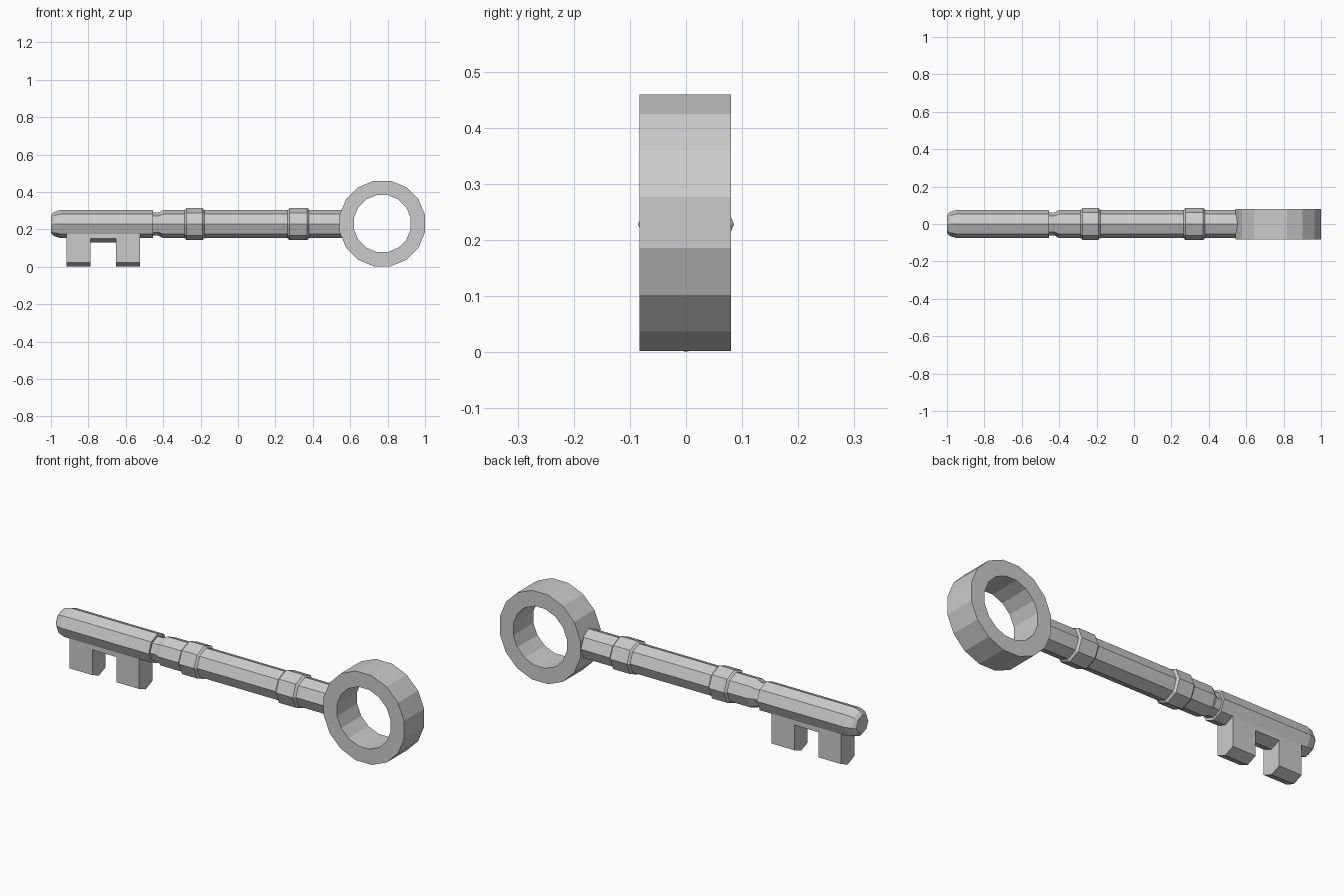
import bpy, bmesh
from math import sin, cos, pi

if "Cube" in bpy.data.objects:
    bpy.data.objects.remove(bpy.data.objects["Cube"])

AXIS_Z = 0.228
R = 0.075


def make_object(name, bm):
    bmesh.ops.recalc_face_normals(bm, faces=bm.faces)
    mesh = bpy.data.meshes.new(name)
    bm.to_mesh(mesh)
    bm.free()
    ob = bpy.data.objects.new(name, mesh)
    bpy.context.collection.objects.link(ob)
    return ob


def bridge(bm, a, b):
    n = len(a)
    for i in range(n):
        j = (i + 1) % n
        bm.faces.new((a[i], a[j], b[j], b[i]))


def turned(name, profile, sides=8):
    """Faceted rod along x from (x, radius) stations."""
    bm = bmesh.new()
    rings = [[bm.verts.new((x, r * cos(2 * pi * i / sides),
                            AXIS_Z + r * sin(2 * pi * i / sides)))
              for i in range(sides)] for x, r in profile]
    for a, b in zip(rings, rings[1:]):
        bridge(bm, a, b)
    bm.faces.new(rings[0])
    bm.faces.new(rings[-1])
    return make_object(name, bm)


def bit_block(name, x0, x1, drop):
    """Lower two facets of the octagonal shaft, pulled straight down."""
    w = R * sin(pi / 4)
    section = [(-w, AXIS_Z - w), (-w, AXIS_Z - w - drop),
               (0, AXIS_Z - R - drop), (w, AXIS_Z - w - drop),
               (w, AXIS_Z - w), (0, AXIS_Z - R)]
    bm = bmesh.new()
    ends = [[bm.verts.new((x, y, z)) for y, z in section] for x in (x0, x1)]
    bridge(bm, *ends)
    for e in ends:
        bm.faces.new(e)
    return make_object(name, bm)


# Shaft with two collars, a narrow neck and a rounded tip
profile = [(-1.0, 0.048), (-0.985, 0.064), (-0.95, R), (-0.455, R),
           (-0.455, 0.062), (-0.425, 0.062), (-0.40, R)]
for x0, x1 in ((-0.285, -0.18), (0.265, 0.38)):
    profile += [(x0, R), (x0 + 0.01, 0.0855), (x1 - 0.01, 0.0855), (x1, R)]
profile.append((0.56, R))
turned("shaft", profile)

# Bit: two teeth joined by a short web
bottom = AXIS_Z - R
bit_block("outer_tooth", -0.917, -0.788, bottom)
bit_block("bit_web", -0.788, -0.653, 0.024)
bit_block("inner_tooth", -0.653, -0.523, bottom)

# Bow: sixteen-sided flat ring
bm = bmesh.new()
loops = []
for r, y in ((0.233, -0.083), (0.233, 0.080), (0.155, 0.080), (0.155, -0.083)):
    loops.append([bm.verts.new((0.7715 + r * cos((i + 0.5) * pi / 8), y,
                                0.231 + r * sin((i + 0.5) * pi / 8)))
                  for i in range(16)])
for k in range(4):
    bridge(bm, loops[k], loops[(k + 1) % 4])
make_object("bow_ring", bm)
